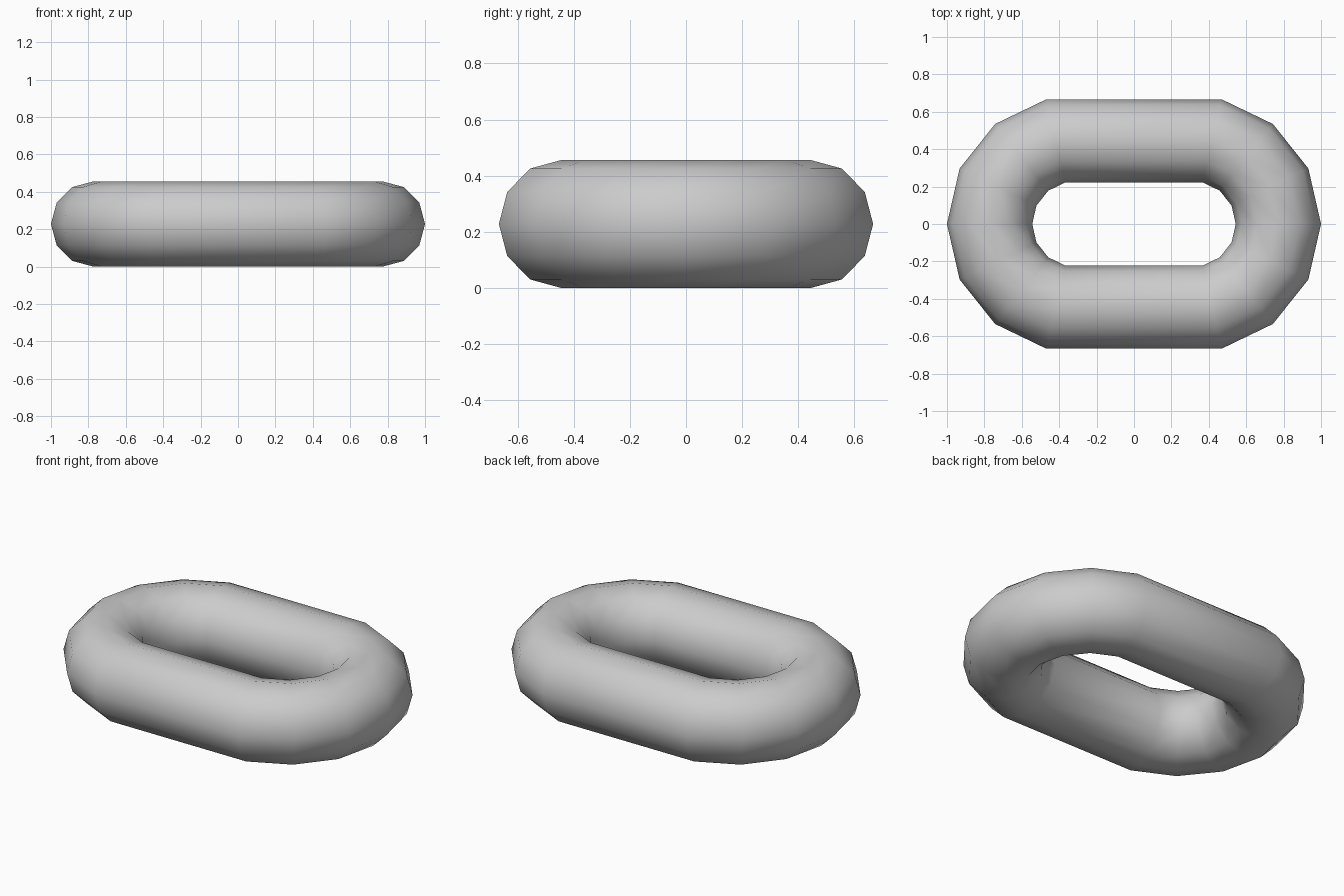
import bpy

if "Cube" in bpy.data.objects:
    bpy.data.objects.remove(bpy.data.objects["Cube"])

R, r = 0.456, 0.228      # bend radius and rod radius
shift = 1.0 - R - r      # half length of the straight sides

# Chain link: a torus split in half and stretched along x
bpy.ops.mesh.primitive_torus_add(major_segments=14, minor_segments=12,
                                 major_radius=R, minor_radius=r)
link = bpy.context.object
link.name = "chain_link"
for v in link.data.vertices:
    v.co.x += shift if v.co.x > 0 else -shift
    v.co.z += r
link.data.update()

# Smooth rod surface
for p in link.data.polygons:
    p.use_smooth = True
